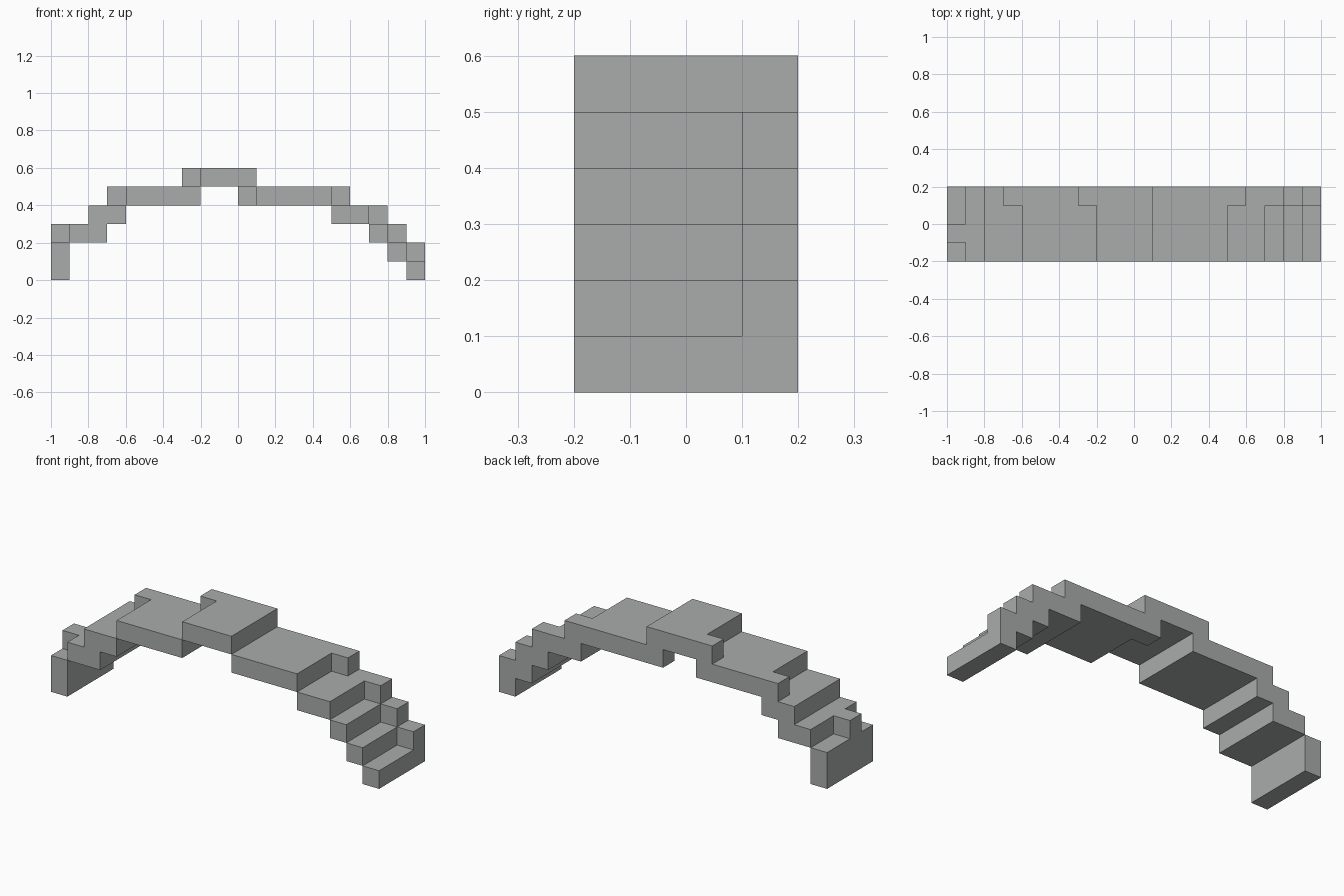
import bpy, bmesh
from mathutils import Vector

if "Cube" in bpy.data.objects:
    bpy.data.objects.remove(bpy.data.objects["Cube"])

U = 0.1  # block size

# Rows of blocks per level: (level, first column, end column), columns counted from x = -1
FRONT = [(0, 0, 1), (1, 0, 1), (2, 1, 3), (3, 2, 4), (4, 4, 8), (5, 8, 11),
         (4, 11, 15), (3, 15, 17), (2, 17, 18), (1, 18, 19), (0, 19, 20)]
BACK = [(0, 0, 1), (1, 0, 1), (2, 1, 3), (3, 2, 4), (4, 3, 8), (5, 7, 11),
        (4, 10, 16), (3, 15, 18), (2, 17, 19), (1, 18, 20), (0, 19, 20)]


def cells(rows, layers):
    return {(x, y, z) for z, a, b in rows for x in range(a, b) for y in layers}


# Three front layers, one slightly thicker back layer, and the small raised end block
blocks = cells(FRONT, range(3)) | cells(BACK, [3]) | {(0, 1, 2)}

# Skin: only the outward faces of the blocks
bm = bmesh.new()
for c in sorted(blocks):
    centre = (Vector(c) + Vector((-9.5, -1.5, 0.5))) * U
    for axis in range(3):
        for s in (-1, 1):
            n = [0, 0, 0]
            n[axis] = s
            if (c[0] + n[0], c[1] + n[1], c[2] + n[2]) in blocks:
                continue
            u, v = Vector((0, 0, 0)), Vector((0, 0, 0))
            u[(axis + 1) % 3] = U / 2
            v[(axis + 2) % 3] = U / 2 * s
            mid = centre + Vector(n) * U / 2
            bm.faces.new([bm.verts.new(mid + p) for p in (-u - v, u - v, u + v, -u + v)])
bmesh.ops.remove_doubles(bm, verts=bm.verts, dist=1e-4)
bmesh.ops.dissolve_limit(bm, angle_limit=0.01, verts=bm.verts, edges=bm.edges)

mesh = bpy.data.meshes.new("stepped_arch")
bm.to_mesh(mesh)
bm.free()

# Plain stone grey
stone = bpy.data.materials.new("stone_grey")
stone.diffuse_color = (0.40, 0.41, 0.41, 1)
stone.use_nodes = True
stone.node_tree.nodes["Principled BSDF"].inputs["Base Color"].default_value = stone.diffuse_color
mesh.materials.append(stone)
bpy.context.collection.objects.link(bpy.data.objects.new("stepped_arch", mesh))
